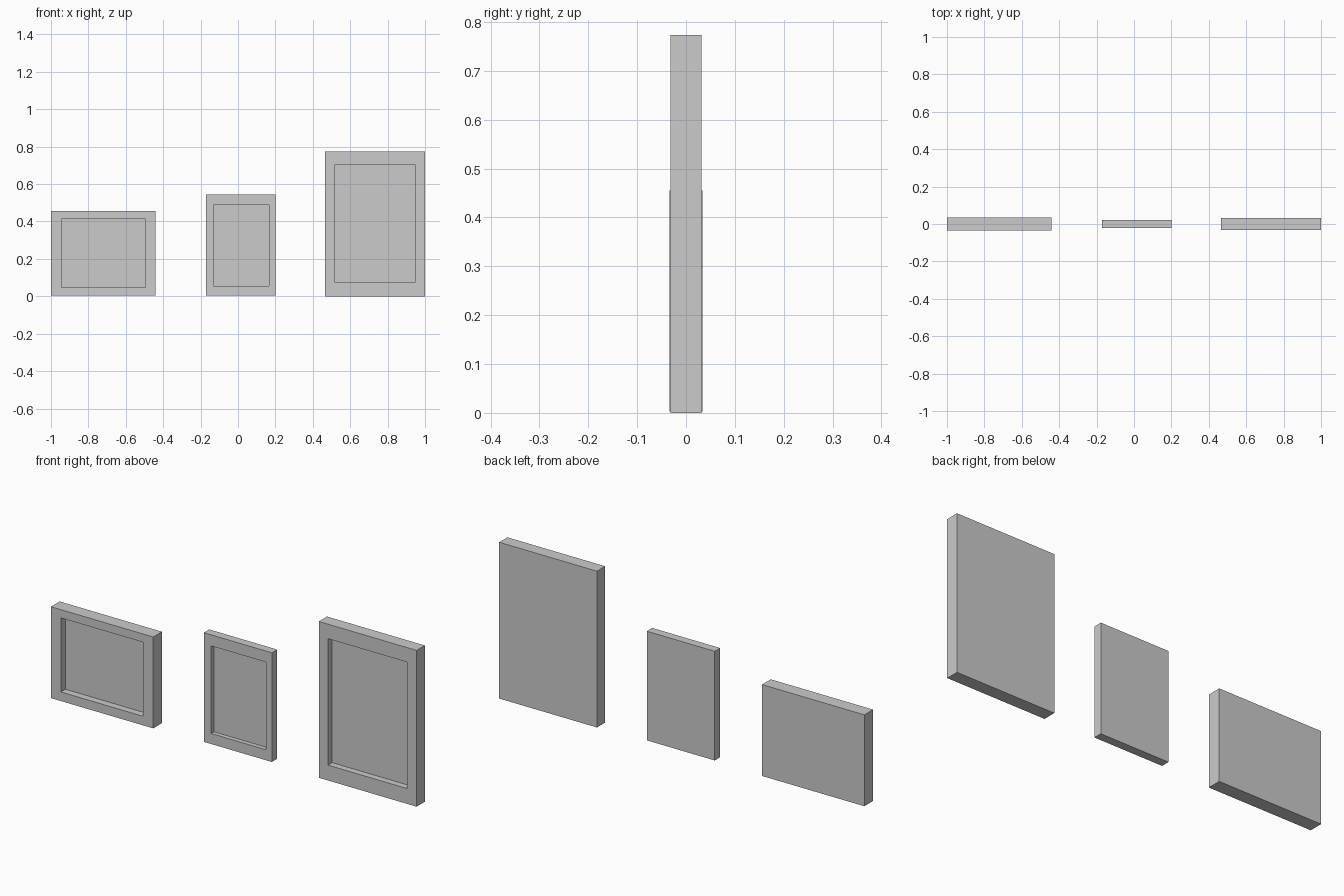
import bpy
import bmesh

if "Cube" in bpy.data.objects:
    bpy.data.objects.remove(bpy.data.objects["Cube"])


def picture_frame(name, x, z, ix, iz, half_depth, recess):
    """Solid slab with a rectangular recess cut into its front face."""
    bm = bmesh.new()

    def loop(xs, zs, y):
        return [bm.verts.new(p) for p in ((xs[0], y, zs[0]), (xs[1], y, zs[0]),
                                          (xs[1], y, zs[1]), (xs[0], y, zs[1]))]

    # loops from the back, over the rim, into the recess
    loops = [loop(x, z, half_depth), loop(x, z, -half_depth),
             loop(ix, iz, -half_depth), loop(ix, iz, recess - half_depth)]
    for a, b in zip(loops, loops[1:]):
        for i in range(4):
            j = (i + 1) % 4
            bm.faces.new((a[i], a[j], b[j], b[i]))
    bm.faces.new(loops[0])    # back panel
    bm.faces.new(loops[-1])   # picture surface
    bmesh.ops.recalc_face_normals(bm, faces=bm.faces)
    mesh = bpy.data.meshes.new(name)
    bm.to_mesh(mesh)
    bm.free()
    bpy.context.collection.objects.link(bpy.data.objects.new(name, mesh))


# wide, small and tall frames
picture_frame("wide_frame", (-1, -0.44), (0.003, 0.455),
              (-0.945, -0.495), (0.048, 0.414), 0.034, 0.035)
picture_frame("small_frame", (-0.172, 0.2), (0.003, 0.543),
              (-0.132, 0.167), (0.055, 0.488), 0.021, 0.022)
picture_frame("tall_frame", (0.465, 1), (0, 0.773),
              (0.515, 0.948), (0.076, 0.701), 0.032, 0.032)
